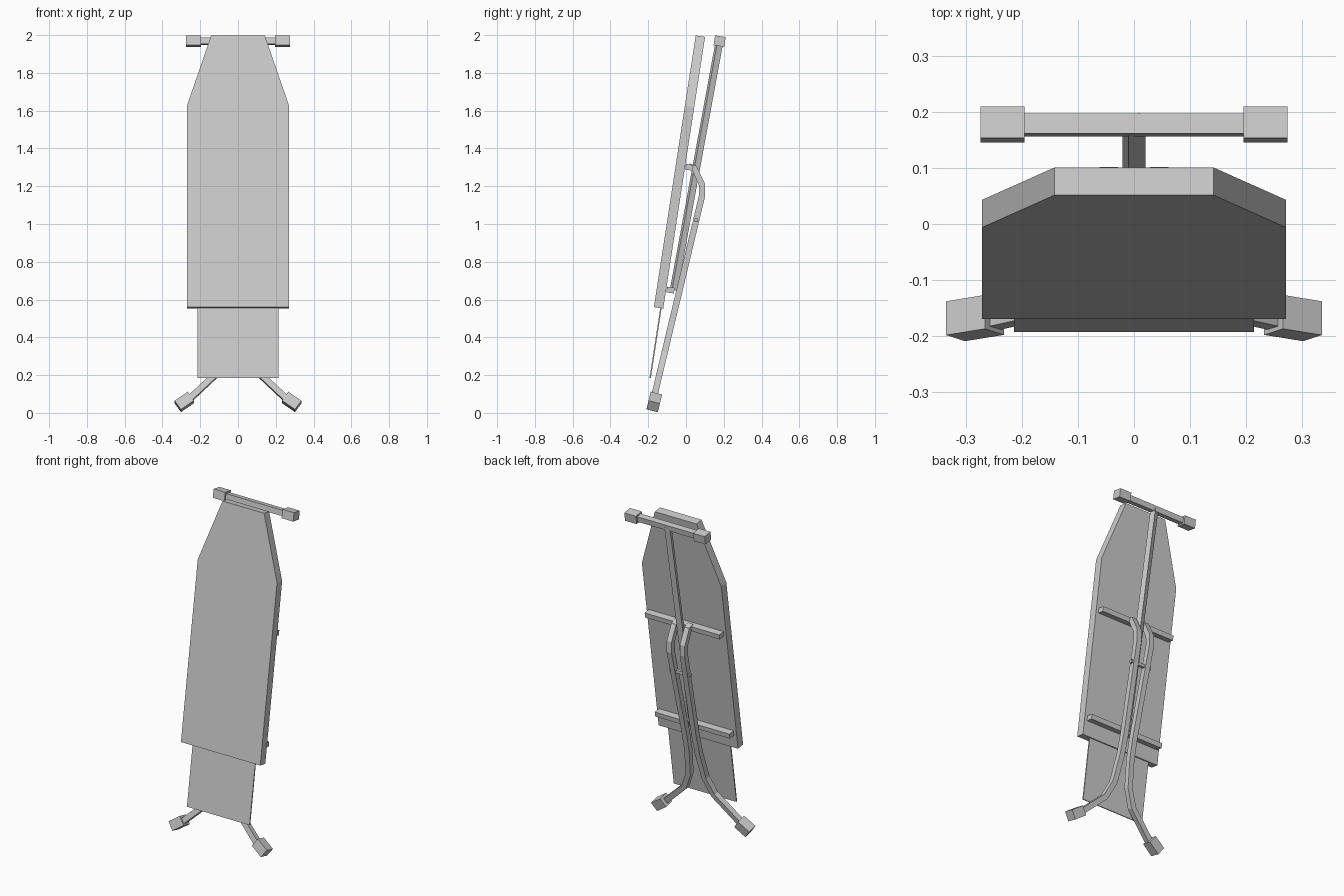
import bpy, bmesh, math
from mathutils import Vector, Matrix

cube = bpy.data.objects.get("Cube")
if cube:
    bpy.data.objects.remove(cube, do_unlink=True)

grey = bpy.data.materials.new("light_grey")
grey.use_nodes = True
colour = (0.6, 0.6, 0.6, 1)
grey.diffuse_color = colour
grey.node_tree.nodes["Principled BSDF"].inputs["Base Color"].default_value = colour

LEAN = math.atan(0.154)          # lean of the board from upright
X = Vector((1, 0, 0))


def finish(name, bm):
    bmesh.ops.recalc_face_normals(bm, faces=bm.faces)
    mesh = bpy.data.meshes.new(name)
    bm.to_mesh(mesh)
    bm.free()
    mesh.materials.append(grey)
    obj = bpy.data.objects.new(name, mesh)
    bpy.context.collection.objects.link(obj)
    return obj


def box(name, size, centre, rot=Matrix()):
    bm = bmesh.new()
    bmesh.ops.create_cube(bm, size=1)
    bm.transform(Matrix.Translation(centre) @ rot.to_4x4() @ Matrix.Diagonal((*size, 1)))
    return finish(name, bm)


def slab(name, outline, thickness, origin):
    """Flat leaning panel: outline in (x, distance up the slope), front at origin."""
    bm = bmesh.new()
    face = bm.faces.new([bm.verts.new((x, 0, h)) for x, h in outline])
    ext = bmesh.ops.extrude_face_region(bm, geom=[face])
    verts = [v for v in ext["geom"] if isinstance(v, bmesh.types.BMVert)]
    bmesh.ops.translate(bm, verts=verts, vec=(0, thickness, 0))
    bm.transform(Matrix.Translation(origin) @ Matrix.Rotation(-LEAN, 4, 'X'))
    return finish(name, bm)


def tube(name, path, width, roll=0):
    """Square tube swept along a path."""
    pts = [Vector(p) for p in path]
    bm = bmesh.new()
    rings = []
    for i, p in enumerate(pts):
        a = (p - pts[i - 1]).normalized() if i else Vector()
        b = (pts[i + 1] - p).normalized() if i + 1 < len(pts) else Vector()
        t = (a + b).normalized()
        u = X.cross(t).normalized()
        v = t.cross(u)
        ring = []
        for k in range(4):
            ang = math.radians(45 + 90 * k + roll)
            r = width / math.sqrt(2)
            ring.append(bm.verts.new(p + u * r * math.cos(ang) + v * r * math.sin(ang)))
        rings.append(ring)
    for r0, r1 in zip(rings, rings[1:]):
        for k in range(4):
            j = (k + 1) % 4
            bm.faces.new((r0[k], r0[j], r1[j], r1[k]))
    bm.faces.new(rings[0])
    bm.faces.new(rings[-1])
    return finish(name, bm)


# Board with tapered nose, and the thin rack below it
slab("board", [(-0.271, 0), (0.271, 0), (0.271, 1.077), (0.142, 1.455),
               (-0.142, 1.455), (-0.271, 1.077)], 0.05, (0, -0.17, 0.56))
slab("iron_rest", [(-0.214, 0), (0.214, 0), (0.214, 0.4), (-0.214, 0.4)],
     0.007, (0, -0.193, 0.185))

# Cross bars under the board
tilt = Matrix.Rotation(-LEAN, 3, 'X')
box("upper_cross_bar", (0.51, 0.04, 0.03), (0, 0.017, 1.3), tilt)
box("lower_cross_bar", (0.51, 0.04, 0.03), (0, -0.082, 0.65), tilt)

# Single leg with its foot bar and end caps
tube("single_leg", [(0, -0.065, 0.65), (0, 0.178, 1.97)], 0.032, 20)
box("foot_bar", (0.4, 0.036, 0.034), (0, 0.177, 1.968), tilt)
for side, label in ((1, "left"), (-1, "right")):
    box(label + "_bar_cap", (0.079, 0.057, 0.052), (side * 0.235, 0.178, 1.968), tilt)

# Pair of bent legs with splayed block feet
half_path = [(0.045, 0.015, 1.305), (0.045, 0.045, 1.295), (0.045, 0.084, 1.21),
             (0.045, 0.085, 1.15), (0.033, -0.046, 0.6), (0.036, -0.075, 0.48),
             (0.055, -0.113, 0.32), (0.10, -0.137, 0.22), (0.255, -0.171, 0.075)]
for side, label in ((1, "left"), (-1, "right")):
    tube(label + "_bent_leg", [(side * x, y, z) for x, y, z in half_path], 0.033)
    axis = Vector((side * 0.8, -0.13, -0.55)).normalized()
    across = axis.cross(Vector((0, 1, -0.238))).normalized()
    rot = Matrix((axis, axis.cross(across), across)).transposed()
    box(label + "_foot", (0.085, 0.062, 0.058), (side * 0.284, -0.168, 0.058), rot)

# Short rod joining the bent legs
box("linking_rod", (0.14, 0.018, 0.018), (0, 0.054, 1.02))
